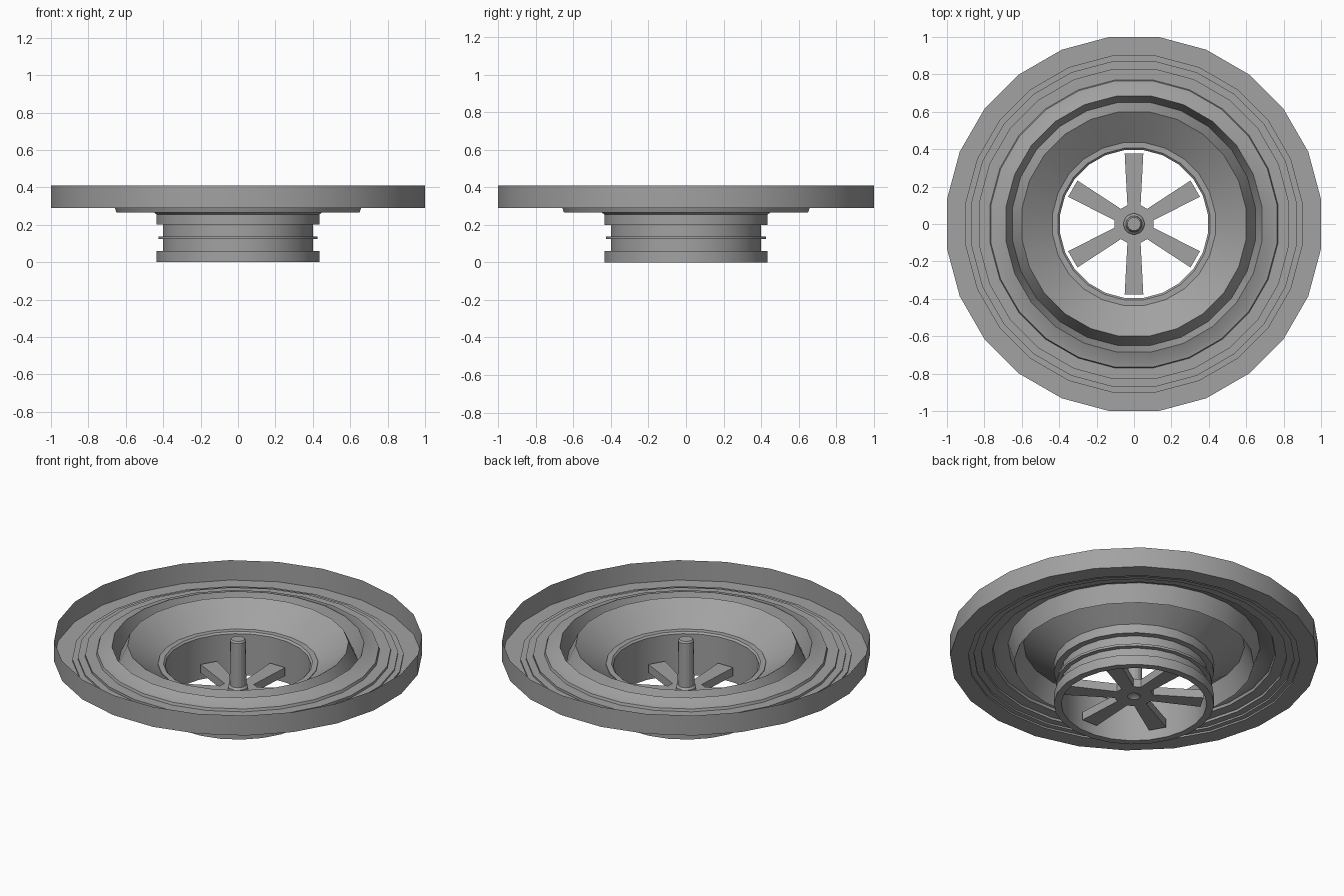
import bpy
import bmesh
from math import sin, cos, pi, radians

if "Cube" in bpy.data.objects:
    bpy.data.objects.remove(bpy.data.objects["Cube"], do_unlink=True)

grey = bpy.data.materials.new("plain grey")
grey.use_nodes = True
colour = (0.36, 0.36, 0.36, 1)
grey.diffuse_color = colour
grey.node_tree.nodes["Principled BSDF"].inputs["Base Color"].default_value = colour

SIDES = 24


def finish(name, bm, closed):
    if closed:
        bmesh.ops.recalc_face_normals(bm, faces=bm.faces[:])
    mesh = bpy.data.meshes.new(name)
    bm.to_mesh(mesh)
    bm.free()
    mesh.materials.append(grey)
    obj = bpy.data.objects.new(name, mesh)
    bpy.context.collection.objects.link(obj)
    bpy.ops.object.select_all(action='DESELECT')
    obj.select_set(True)
    bpy.context.view_layer.objects.active = obj
    bpy.ops.object.shade_smooth_by_angle(angle=radians(20))
    return obj


def revolve(name, profile, closed=False, sides=SIDES):
    """Turn a radius/height profile about z, with flats on the axes."""
    bm = bmesh.new()
    grow = 1 / cos(pi / sides)
    rings = []
    for r, z in profile:
        ring = []
        for i in range(sides):
            a = 2 * pi * (i + 0.5) / sides
            ring.append(bm.verts.new((r * grow * cos(a), r * grow * sin(a), z)))
        rings.append(ring)
    pairs = list(zip(rings, rings[1:]))
    if closed:
        pairs.append((rings[-1], rings[0]))
    for p, q in pairs:
        for i in range(sides):
            j = (i + 1) % sides
            bm.faces.new((p[i], p[j], q[j], q[i]))
    bmesh.ops.remove_doubles(bm, verts=bm.verts[:], dist=1e-5)
    return finish(name, bm, closed)


# Outer rim wall
revolve("outer_rim", [(1, 0.41), (1, 0.29)])

# Stepped tray rising to a crest, then a V groove and the inner funnel
revolve("stepped_tray", [
    (1, 0.29), (0.9, 0.29), (0.9, 0.30), (0.87, 0.30), (0.87, 0.31),
    (0.83, 0.31), (0.83, 0.325), (0.77, 0.325), (0.765, 0.34),
    (0.74, 0.345), (0.685, 0.37), (0.65, 0.265)])
revolve("funnel", [(0.65, 0.265), (0.60, 0.375), (0.435, 0.255)])

# Neck with collars at both ends and a thin middle ring
revolve("neck", [
    (0.435, 0.26), (0.435, 0.20), (0.40, 0.20), (0.40, 0.137),
    (0.425, 0.137), (0.425, 0.123), (0.40, 0.123), (0.40, 0.06),
    (0.435, 0.06), (0.435, 0), (0.395, 0), (0.395, 0.25), (0.405, 0.26)],
    closed=True)

# Six tapered spokes
SPOKE_LOW, SPOKE_HIGH = 0.05, 0.10
bm = bmesh.new()
for k in range(6):
    a = pi / 6 + k * pi / 3
    outline = [(0.08, -0.034), (0.378, -0.05), (0.378, 0.05), (0.08, 0.034)]
    low, high = [[bm.verts.new((u * cos(a) - v * sin(a), u * sin(a) + v * cos(a), z))
                  for u, v in outline] for z in (SPOKE_LOW, SPOKE_HIGH)]
    bm.faces.new(low[::-1])
    bm.faces.new(high)
    for i in range(4):
        j = (i + 1) % 4
        bm.faces.new((low[i], low[j], high[j], high[i]))
finish("spokes", bm, True)

# Hub and upright post with a recess below
revolve("hub", [(0.105, SPOKE_LOW), (0.105, SPOKE_HIGH),
                (0.04, SPOKE_HIGH), (0.04, SPOKE_LOW)], closed=True, sides=12)
revolve("post", [(0.055, SPOKE_LOW), (0.055, 0.12), (0.045, 0.13), (0.042, 0.395),
                 (0.035, 0.405), (0, 0.405), (0, 0.08), (0.035, SPOKE_LOW)],
        closed=True, sides=16)
